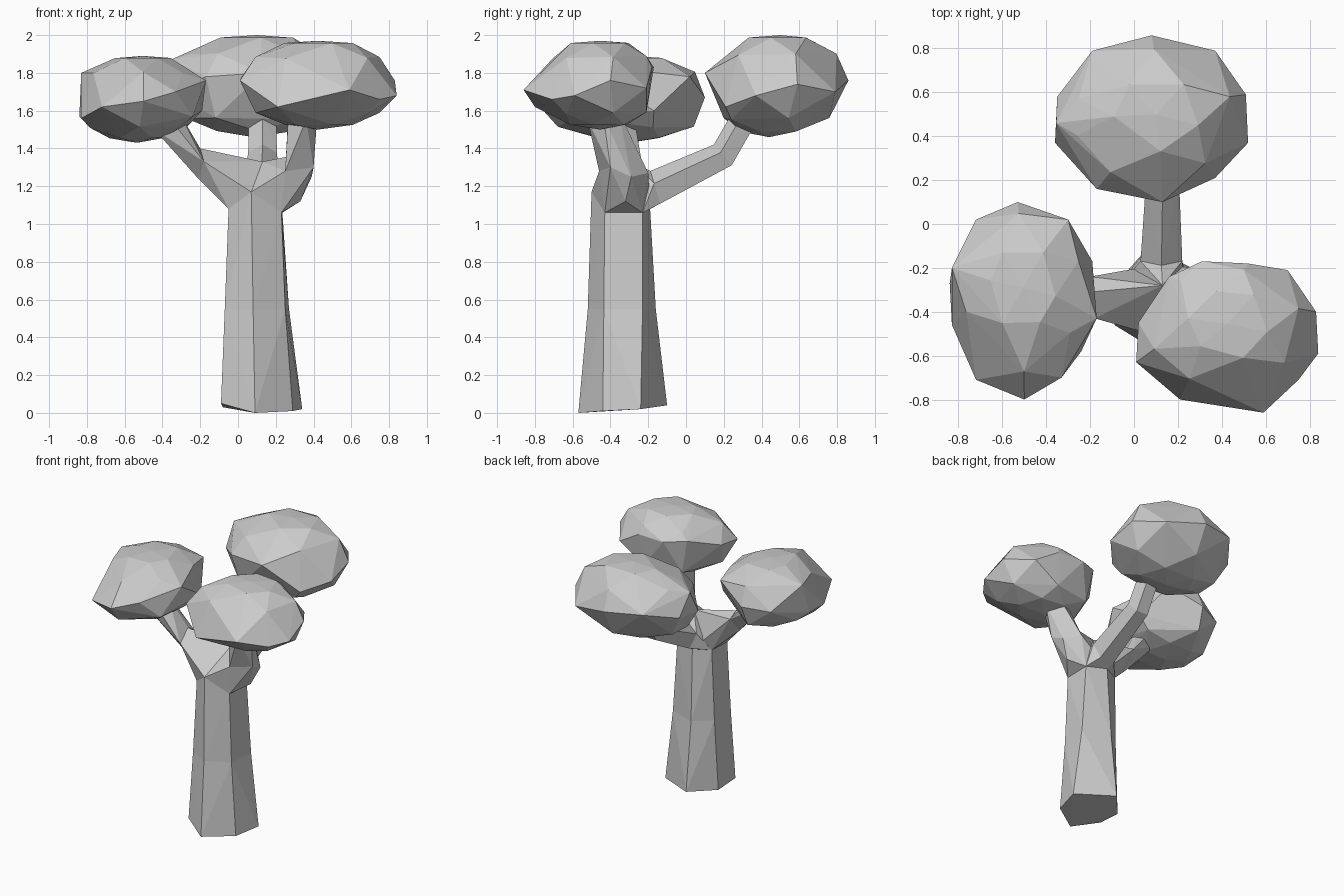
import bpy, bmesh, math
from mathutils import Vector

cube = bpy.data.objects.get("Cube")
if cube:
    bpy.data.objects.remove(cube, do_unlink=True)

GREY = (0.6, 0.6, 0.6, 1)
grey = bpy.data.materials.new("light_grey")
grey.use_nodes = True
grey.diffuse_color = GREY
grey.node_tree.nodes["Principled BSDF"].inputs["Base Color"].default_value = GREY


def add_hull(bm, points):
    """Add the faceted convex skin around a set of points."""
    verts = [bm.verts.new(p) for p in points]
    result = bmesh.ops.convex_hull(bm, input=verts)
    inside = {v for v in result["geom_interior"] if isinstance(v, bmesh.types.BMVert)}
    bmesh.ops.delete(bm, geom=list(inside), context="VERTS")


def finish(bm, name):
    bmesh.ops.recalc_face_normals(bm, faces=bm.faces)
    mesh = bpy.data.meshes.new(name)
    bm.to_mesh(mesh)
    bm.free()
    mesh.materials.append(grey)
    obj = bpy.data.objects.new(name, mesh)
    bpy.context.collection.objects.link(obj)


def ring(centre, direction, ref, ru, rv, sides=5):
    """Polygon section across a direction; ref sets where its first radius points."""
    t, ref = Vector(direction).normalized(), Vector(ref)
    u = (ref - t * ref.dot(t)).normalized()
    v = t.cross(u)
    angles = [math.tau * k / sides for k in range(sides)]
    return [Vector(centre) + u * ru * math.cos(a) + v * rv * math.sin(a) for a in angles]


def chain(name, sections):
    """Join neighbouring sections into one angular limb."""
    bm = bmesh.new()
    for a, b in zip(sections, sections[1:]):
        add_hull(bm, a + b)
    finish(bm, name)


def crown(name, rim, bottom, top, low_shift, high_shift):
    """Faceted leaf mass: a measured rim with shrinking rings above and below."""
    bm = bmesh.new()
    points = [Vector(p) for p in rim]
    lows = [min(p[i] for p in points) for i in range(3)]
    highs = [max(p[i] for p in points) for i in range(3)]
    mid = (Vector(lows) + Vector(highs)) / 2
    mid.z = (bottom + top) / 2
    half = (top - bottom) / 2
    for sign, shift, tip_height in ((1, high_shift, 0.95), (-1, low_shift, 0.89)):
        for scale, height, start in ((0.8, 0.63, 0), (0.44, tip_height, 1)):
            for p in rim[start::2]:
                x = mid.x + (p[0] - mid.x) * scale + shift[0] * height
                y = mid.y + (p[1] - mid.y) * scale + shift[1] * height
                z = mid.z + half * height * sign + (p[2] - mid.z) * 0.15 * (1 - height)
                points.append(Vector((x, y, z)))
        points.append(mid + Vector((shift[0], shift[1], half * sign)))
    add_hull(bm, points)
    finish(bm, name)


# Six-sided trunk, wider along one diagonal at the foot
foot = [(0.09, -0.57, 0), (0.29, -0.44, 0.01), (0.34, -0.24, 0.02),
        (0.07, -0.1, 0.04), (-0.08, -0.27, 0.03), (-0.09, -0.46, 0.05)]
waist = [(0.08, -0.52, 0.55), (0.25, -0.435, 0.55), (0.27, -0.23, 0.55),
         (0.07, -0.16, 0.55), (-0.055, -0.26, 0.55), (-0.07, -0.435, 0.55)]
shoulder = [(0.07, -0.5, 1.17), (0.23, -0.43, 1.06), (0.235, -0.23, 1.06),
            (0.08, -0.19, 1.08), (-0.04, -0.25, 1.08), (-0.05, -0.42, 1.08)]
chain("trunk", [foot, waist, shoulder])

# Three branches, each flaring out of the trunk top
UP, SIDE = (0, 0, 1), (1, 0, 0)
fork = shoulder + [(0.13, -0.28, 1.33)]
chain("right_branch", [fork,
                       [(-0.2, -0.24, 1.36), (-0.2, -0.31, 1.4),
                        (-0.18, -0.43, 1.33), (-0.21, -0.34, 1.24)],
                       ring((-0.39, -0.36, 1.55), (-0.6, 0, 0.7), UP, 0.09, 0.09)])
chain("left_branch", [fork,
                      [(0.33, -0.32, 1.12), (0.39, -0.29, 1.25), (0.3, -0.2, 1.27),
                       (0.28, -0.28, 1.36), (0.25, -0.46, 1.28), (0.4, -0.4, 1.3)],
                      ring((0.335, -0.44, 1.58), (0.1, -0.3, 1), SIDE, 0.085, 0.09)])
chain("back_branch", [fork,
                      ring((0.125, -0.16, 1.185), (0, 1, 0.3), UP, 0.1, 0.1),
                      ring((0.13, 0.2, 1.36), (0, 0.8, 0.7), UP, 0.08, 0.08),
                      ring((0.13, 0.32, 1.57), (0, 0.6, 0.9), UP, 0.075, 0.075)])

# Three crowns
crown("right_crown",
      [(-0.53, 0.1, 1.67), (-0.3, 0.02, 1.78), (-0.19, -0.17, 1.6), (-0.17, -0.43, 1.76),
       (-0.24, -0.58, 1.57), (-0.33, -0.7, 1.7), (-0.5, -0.8, 1.65), (-0.72, -0.71, 1.62),
       (-0.83, -0.46, 1.56), (-0.84, -0.27, 1.57), (-0.83, -0.2, 1.8), (-0.72, 0.02, 1.65)],
      1.43, 1.89, (-0.03, 0.05), (0, 0.06))
crown("left_crown",
      [(0.01, -0.63, 1.76), (0.02, -0.45, 1.78), (0.16, -0.24, 1.85), (0.31, -0.17, 1.83),
       (0.52, -0.18, 1.83), (0.7, -0.21, 1.72), (0.83, -0.4, 1.76), (0.84, -0.59, 1.68),
       (0.75, -0.71, 1.66), (0.59, -0.86, 1.71), (0.21, -0.8, 1.62), (0.15, -0.74, 1.68)],
      1.5, 1.97, (0, 0.06), (0, 0.06))
crown("back_crown",
      [(-0.36, 0.37, 1.7), (-0.355, 0.46, 1.87), (-0.35, 0.58, 1.72), (-0.19, 0.79, 1.78),
       (0.08, 0.86, 1.76), (0.37, 0.79, 1.7), (0.51, 0.59, 1.74), (0.52, 0.37, 1.68),
       (0.37, 0.21, 1.62), (0.13, 0.1, 1.8), (-0.17, 0.16, 1.78)],
      1.46, 2.0, (0, -0.04), (0.02, 0.02))
